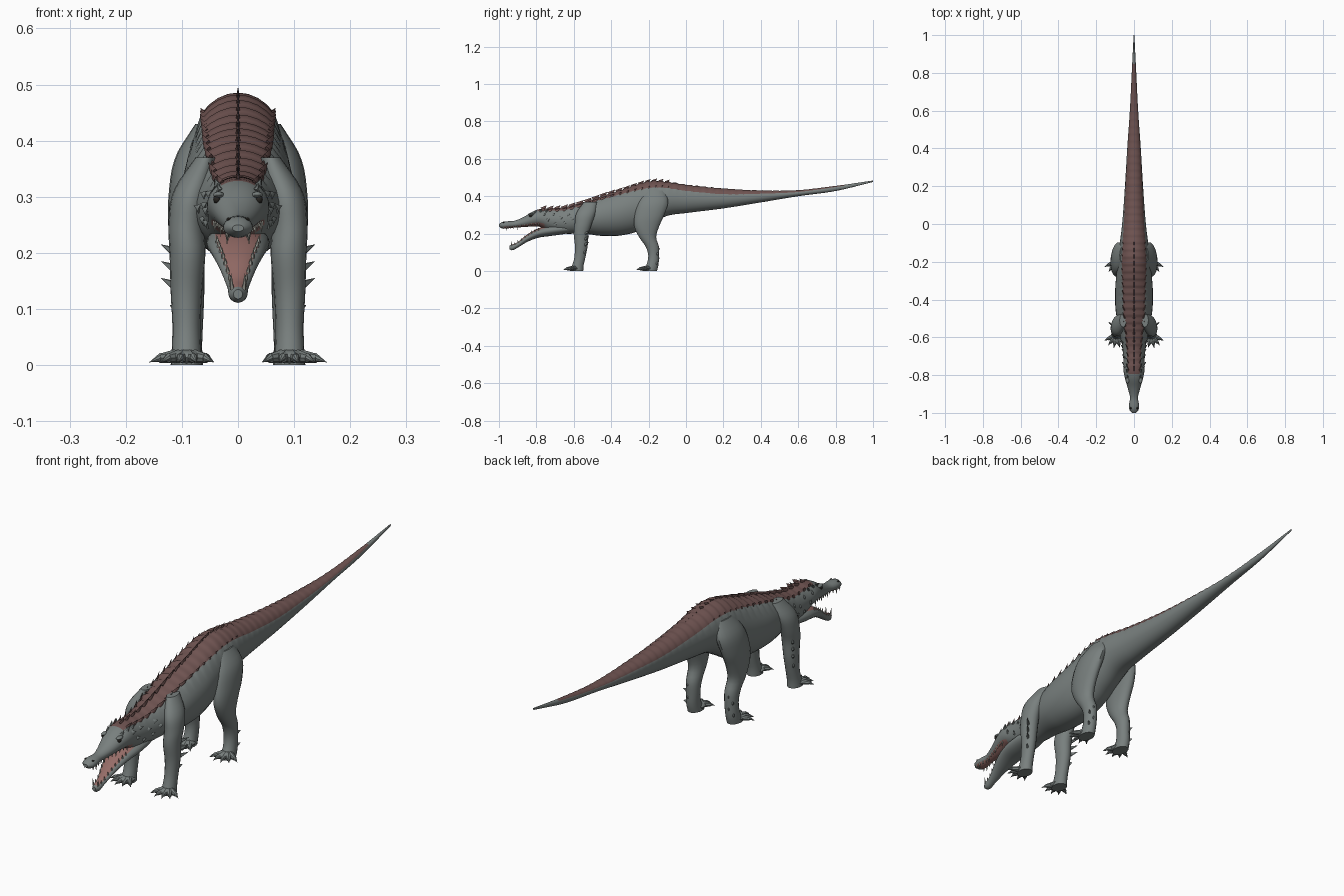
import bpy, bmesh
from math import sin, cos, asin, pi, radians
from mathutils import Vector, Matrix

if "Cube" in bpy.data.objects:
    bpy.data.objects.remove(bpy.data.objects["Cube"])


def material(name, rgb):
    m = bpy.data.materials.new(name)
    m.use_nodes = True
    m.diffuse_color = (*rgb, 1)
    m.node_tree.nodes["Principled BSDF"].inputs["Base Color"].default_value = (*rgb, 1)
    return m


MATS = [material("grey_skin", (.19, .215, .21)), material("brown_back", (.16, .088, .083)),
        material("mouth_pink", (.30, .15, .135)), material("pale_tooth", (.36, .36, .32)),
        material("dark_eye", (.02, .018, .015))]
SKIN, BACK, MOUTH, TOOTH, EYE = range(len(MATS))


def finish(name, bm, angle=40):
    bmesh.ops.recalc_face_normals(bm, faces=bm.faces)
    mesh = bpy.data.meshes.new(name)
    bm.to_mesh(mesh)
    bm.free()
    for m in MATS:
        mesh.materials.append(m)
    ob = bpy.data.objects.new(name, mesh)
    bpy.context.collection.objects.link(ob)
    bpy.ops.object.select_all(action='DESELECT')
    ob.select_set(True)
    bpy.context.view_layer.objects.active = ob
    bpy.ops.object.shade_smooth_by_angle(angle=radians(angle))


def sample(keys, k):
    """Smooth interpolation of key rows; the first column is the position."""
    i = 0
    while i < len(keys) - 2 and k > keys[i + 1][0]:
        i += 1
    a, b = keys[i], keys[i + 1]
    p, n = keys[max(i - 1, 0)], keys[min(i + 2, len(keys) - 1)]
    d = b[0] - a[0]
    u = (k - a[0]) / d
    out = []
    for c in range(1, len(a)):
        ma = (b[c] - p[c]) / (b[0] - p[0]) * d
        mb = (n[c] - a[c]) / (n[0] - a[0]) * d
        out.append((2*u**3 - 3*u*u + 1) * a[c] + (u**3 - 2*u*u + u) * ma
                   + (3*u*u - 2*u**3) * b[c] + (u**3 - u*u) * mb)
    return out


def loft(name, rings, rule=lambda j, c: SKIN):
    bm = bmesh.new()
    rows = [[bm.verts.new(p) for p in r] for r in rings]
    n = len(rows[0])
    for r, s in zip(rows, rows[1:]):
        for j in range(n):
            f = bm.faces.new((r[j], r[(j + 1) % n], s[(j + 1) % n], s[j]))
            f.material_index = rule(j, f.calc_center_median())
    bm.faces.new(rows[0])
    bm.faces.new(rows[-1])
    finish(name, bm)


def cone(bm, p, d, r, mat, tip=0, flat=1, seg=8):
    """Cone from base p along d."""
    p, d = Vector(p), Vector(d)
    m = (Matrix.Translation(p + d / 2) @ d.to_track_quat('Z', 'Y').to_matrix().to_4x4()
         @ Matrix.Diagonal((flat, 1, 1, 1)))
    vs = bmesh.ops.create_cone(bm, cap_ends=True, segments=seg, radius1=r, radius2=tip,
                               depth=d.length, matrix=m)["verts"]
    for f in {f for v in vs for f in v.link_faces}:
        f.material_index = mat


def ball(bm, p, size, mat):
    m = Matrix.Translation(p) @ Matrix.Diagonal((*size, 1))
    vs = bmesh.ops.create_uvsphere(bm, u_segments=14, v_segments=8, radius=1, matrix=m)["verts"]
    for f in {f for v in vs for f in v.link_faces}:
        f.material_index = mat


# Profile rows: y, top, bottom, half width, half width of top strip
BODY = [(-1, .250, .238, .010, .005), (-.985, .262, .228, .024, .01), (-.955, .266, .228, .026, .012),
        (-.92, .268, .232, .021, .012), (-.87, .288, .235, .033, .02), (-.82, .318, .238, .047, .028),
        (-.78, .332, .236, .055, .031), (-.73, .332, .215, .056, .033), (-.65, .338, .20, .062, .038),
        (-.55, .365, .20, .082, .047), (-.45, .40, .188, .098, .055), (-.35, .43, .19, .10, .058),
        (-.25, .465, .215, .092, .062), (-.18, .48, .255, .085, .062), (-.1, .475, .295, .075, .058),
        (0, .46, .31, .063, .052), (.2, .44, .335, .048, .043), (.4, .43, .367, .036, .032),
        (.6, .432, .40, .022, .02), (.8, .455, .428, .012, .01), (1, .484, .476, .002, .0015)]
JAW = [(-.945, .135, .118, .008, .005), (-.93, .142, .110, .016, .011), (-.90, .155, .125, .019, .014),
       (-.85, .195, .155, .033, .026), (-.79, .228, .178, .048, .038), (-.72, .245, .188, .056, .04),
       (-.64, .25, .20, .05, .03), (-.58, .24, .215, .03, .02)]
STRIP, REST = 8, 20


def edge_angle(keys, y):
    t, b, w, s = sample(keys, y)
    return asin(min(.95, s / w))


def surface(keys, y, a, lift=0):
    t, b, w, s = sample(keys, y)
    return Vector(((w + lift) * sin(a), y, (t + b) / 2 + ((t - b) / 2 + lift) * cos(a)))


def section(keys, y, bump=0):
    e = edge_angle(keys, y)
    angles = [-e + 2 * e * j / STRIP for j in range(STRIP + 1)]
    angles += [e + (2 * pi - 2 * e) * j / REST for j in range(1, REST)]
    return [surface(keys, y, a, bump if j <= STRIP else 0) for j, a in enumerate(angles)]


def body_rule(j, c):
    if j < STRIP:
        return BACK if -.8 < c.y < .84 else SKIN
    middle = abs(j - STRIP - REST / 2 + .5)
    return MOUTH if middle < 4 and -.97 < c.y < -.75 else SKIN


# Head, trunk and tail, with overlapping scutes along the back
STEPS = 156
rings = []
for i in range(STEPS + 1):
    y = -1 + 2 * i / STEPS
    scute = .005 * (i % 3) / 2 * sample(BODY, y)[2] / .08 if -.78 < y < .83 else 0
    rings.append(section(BODY, y, scute))
loft("body", rings, body_rule)

# Lower jaw
jaw_ys = [-.945 + .365 * i / 36 for i in range(37)]
loft("lower_jaw", [section(JAW, y) for y in jaw_ys],
     lambda j, c: MOUTH if j < STRIP and -.93 < c.y < -.7 else SKIN)

# Crest fins along the spine and both edges of the back
bm = bmesh.new()
y = -.77
while y < .82:
    w = sample(BODY, y)[2]
    size = min(1, max(.25, (.42 - y) * 1.2)) * min(1, w / .07)
    if y > -.08:
        size *= .45
    cone(bm, surface(BODY, y, 0, -.004), Vector((0, .032, .028)) * size, .017 * size, BACK, flat=.3)
    for s in (-1, 1):
        base = surface(BODY, y, s * edge_angle(BODY, y), -.003)
        cone(bm, base, Vector((s * .010, .026, .022)) * size, .014 * size, BACK, flat=.35)
    y += .018 + .024 * size
finish("crest_fins", bm)

# Scales and horns on the neck and cheeks
bm = bmesh.new()
for s in (-1, 1):
    for y, a in [(-.76, 1.1), (-.74, 1.6), (-.71, 1.0), (-.70, 1.9), (-.67, 1.35),
                 (-.65, 1.75), (-.63, 1.1), (-.61, 1.5)]:
        p = surface(BODY, y, s * a, -.003)
        cone(bm, p, (s * .012, .010, .006), .010, SKIN, flat=.7)
    for y, r in [(-.81, .007), (-.78, .008), (-.75, .008)]:
        cone(bm, surface(BODY, y, s * .75, -.003), (s * .006, .012, .016), r, SKIN)
finish("neck_scales", bm)

# Eyes with brows, and nostrils
bm = bmesh.new()
for s in (-1, 1):
    p = surface(BODY, -.83, s * 1.0)
    ball(bm, p, (.007, .010, .008), EYE)
    ball(bm, p + Vector((-s * .003, .004, .008)), (.010, .018, .006), SKIN)
    ball(bm, surface(BODY, -.975, s * .7), (.004, .006, .003), EYE)
finish("eyes_and_nostrils", bm)

# Teeth
bm = bmesh.new()
for s in (-1, 1):
    for i in range(11):
        y = -.978 + .019 * i
        cone(bm, surface(BODY, y, s * 2.2, -.002), (0, 0, -.024 if i % 3 == 1 else -.015), .004, TOOTH, seg=6)
    for i in range(9):
        y = -.932 + .018 * i
        cone(bm, surface(JAW, y, s * .9, -.002), (s * .002, -.004, .032 if i == 0 else .015), .004, TOOTH, seg=6)
finish("teeth", bm)

# Leg rows: z, x, y, x radius, y radius
FRONT = [(0, .092, -.585, .028, .036), (.03, .092, -.578, .026, .031), (.07, .092, -.568, .025, .030),
         (.13, .092, -.56, .028, .034), (.20, .09, -.56, .032, .041), (.25, .092, -.55, .032, .046),
         (.31, .083, -.535, .032, .052), (.37, .058, -.51, .018, .035)]
HIND = [(0, .09, -.195, .028, .040), (.03, .09, -.18, .026, .033), (.08, .088, -.173, .026, .029),
        (.13, .088, -.18, .028, .036), (.18, .09, -.205, .030, .046), (.24, .092, -.21, .032, .068),
        (.30, .09, -.195, .034, .080), (.37, .078, -.175, .034, .080), (.43, .05, -.165, .026, .055)]


def leg_ring(keys, z, s):
    x, y, rx, ry = sample(keys, z)
    return [(s * (x + rx * cos(a)), y + ry * sin(a), z) for a in (2 * pi * j / 18 for j in range(18))]


for side, s in (("left", 1), ("right", -1)):
    for part, keys in (("front", FRONT), ("hind", HIND)):
        top = keys[-1][0]
        loft(f"{side}_{part}_leg", [leg_ring(keys, top * i / 26, s) for i in range(27)])

        # Foot pad, splayed toes and claws
        bm = bmesh.new()
        fx, fy = keys[0][1:3]
        ball(bm, (s * fx, fy - .012, .014), (.032, .036, .014), SKIN)
        for i in range(5):
            a = radians(-40 + 26 * i)
            d = Vector((s * sin(a), -cos(a), 0))
            base = Vector((s * fx, fy, .016)) + d * .018
            cone(bm, base, d * .036 + Vector((0, 0, -.004)), .013, SKIN, tip=.008)
            cone(bm, base + d * .032 + Vector((0, 0, -.002)), d * .024 + Vector((0, 0, -.009)), .008, SKIN)
        finish(f"{side}_{part}_foot", bm)

        # Spurs on the back of the lower leg
        bm = bmesh.new()
        spurs = (.10, .14, .17, .20) if part == "front" else (.04, .065, .09, .115)
        for i, z in enumerate(spurs):
            x, y, rx, ry = sample(keys, z)
            out = (.75, .2)[i % 2] if part == "hind" else .8
            p = (s * (x + rx * out * .8), y + ry * (1 - out * .5) * .85, z)
            size = .034 if part == "front" and z > .12 else .016
            cone(bm, p, Vector((s * out, .7, .45)) * size, .010, SKIN, flat=.6)
        finish(f"{side}_{part}_spurs", bm)
